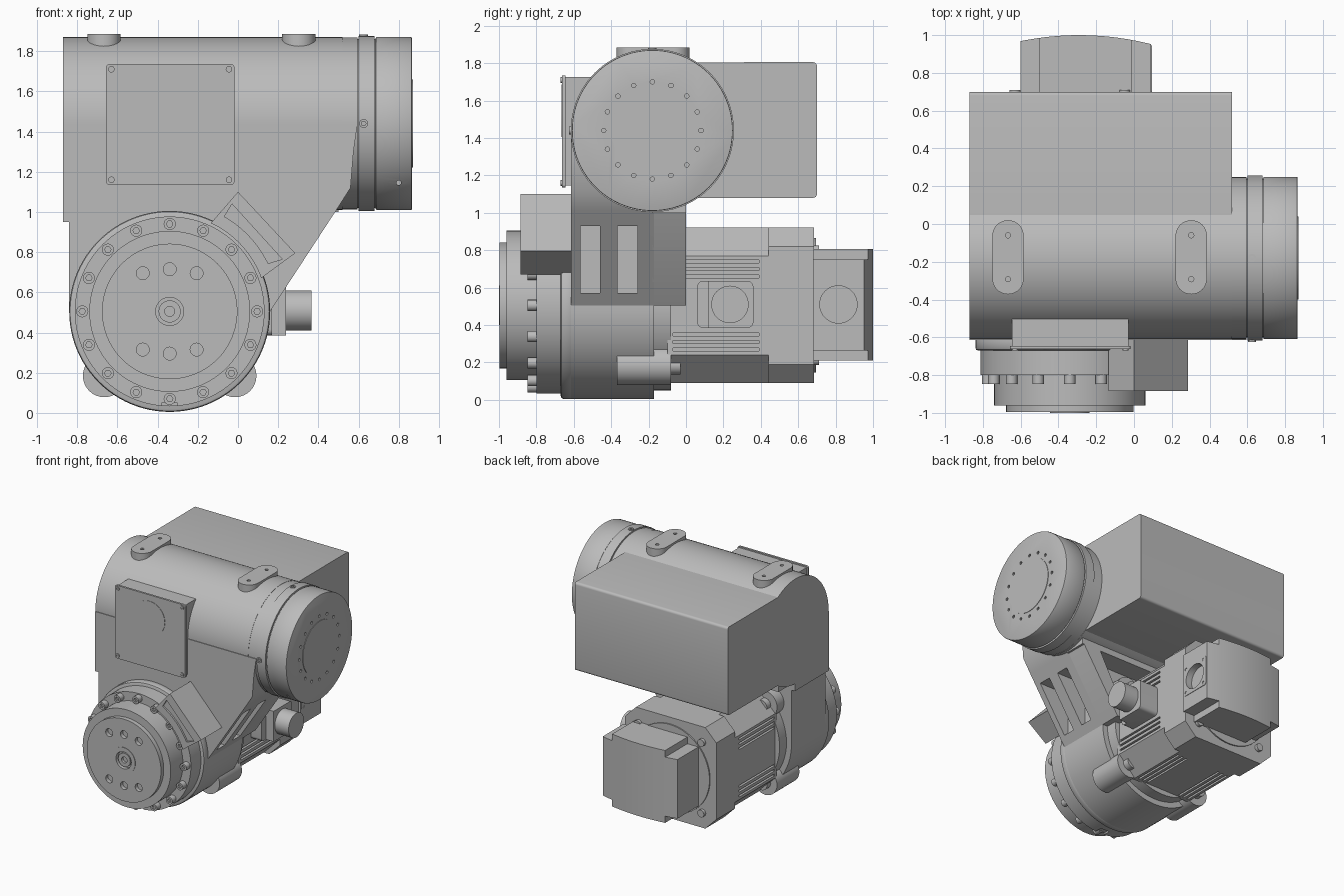
import bpy, bmesh, math

cube = bpy.data.objects.get("Cube")
if cube:
    bpy.data.objects.remove(cube, do_unlink=True)

grey = bpy.data.materials.new("machine grey")
grey.use_nodes = True
COLOUR = (0.5, 0.5, 0.5, 1)
grey.diffuse_color = COLOUR
grey.node_tree.nodes["Principled BSDF"].inputs["Base Color"].default_value = COLOUR

PLACE = {"x": lambda u, v, t: (t, u, v),
         "y": lambda u, v, t: (u, t, v),
         "z": lambda u, v, t: (u, v, t)}
parts = []


def arc(cu, cv, r, a0, a1, n):
    angles = [math.radians(a0 + (a1 - a0) * i / n) for i in range(n + 1)]
    return [(cu + r * math.cos(a), cv + r * math.sin(a)) for a in angles]


def circle(cu, cv, r, n=32):
    return arc(cu, cv, r, 0, 360, n)[:-1]


def ring(cu, cv, r, hole, count, start=0, n=16):
    """Circles spaced evenly round a centre."""
    return [circle(u, v, hole, n) for u, v in arc(cu, cv, r, start, start + 360, count)[:-1]]


def rect(u0, u1, v0, v1, c=0):
    if not c:
        return [(u0, v0), (u1, v0), (u1, v1), (u0, v1)]
    return [(u0 + c, v0), (u1 - c, v0), (u1, v0 + c), (u1, v1 - c),
            (u1 - c, v1), (u0 + c, v1), (u0, v1 - c), (u0, v0 + c)]


def rounded(u0, u1, v0, v1, r, n=6):
    return (arc(u1 - r, v1 - r, r, 0, 90, n) + arc(u0 + r, v1 - r, r, 90, 180, n)
            + arc(u0 + r, v0 + r, r, 180, 270, n) + arc(u1 - r, v0 + r, r, 270, 360, n))


def prism(name, axis, a, b, *loops):
    """Extrude closed profiles along an axis from a to b."""
    bm = bmesh.new()
    for loop in loops:
        lo = [bm.verts.new(PLACE[axis](u, v, a)) for u, v in loop]
        hi = [bm.verts.new(PLACE[axis](u, v, b)) for u, v in loop]
        bm.faces.new(lo)
        bm.faces.new(hi)
        for i in range(len(lo)):
            j = (i + 1) % len(lo)
            bm.faces.new((lo[i], lo[j], hi[j], hi[i]))
    bmesh.ops.recalc_face_normals(bm, faces=bm.faces)
    mesh = bpy.data.meshes.new(name)
    bm.to_mesh(mesh)
    bm.free()
    mesh.materials.append(grey)
    ob = bpy.data.objects.new(name, mesh)
    bpy.context.collection.objects.link(ob)
    parts.append(ob)
    return ob


def apply(ob, mod):
    bpy.context.view_layer.objects.active = ob
    bpy.ops.object.modifier_apply(modifier=mod.name)


def cut(ob, axis, a, b, *loops, mode="DIFFERENCE"):
    tool = prism("cutter", axis, a, b, *loops)
    mod = ob.modifiers.new("cut", "BOOLEAN")
    mod.operation, mod.solver, mod.object = mode, "EXACT", tool
    apply(ob, mod)
    parts.remove(tool)
    bpy.data.objects.remove(tool, do_unlink=True)


def bevel(ob, width):
    mod = ob.modifiers.new("bevel", "BEVEL")
    mod.width, mod.segments, mod.angle_limit = width, 2, math.radians(50)
    apply(ob, mod)


# Upper housing: drum lying along x with a rear box
HY, HZ, HR = -0.18, 1.44, 0.43
housing = prism("upper_housing", "x", -0.87, 0.52,
                arc(HY, HZ, HR, 58, 303, 64)
                + arc(0.68, 1.1, 0.02, 270, 360, 4) + arc(0.68, 1.785, 0.02, 0, 90, 4))
prism("housing_neck", "x", 0.51, 0.595, circle(HY, HZ, HR - 0.002, 96))

# Output cap on the housing end
prism("cap_collar", "x", 0.6, 0.68, circle(HY, HZ, HR + 0.006, 96))
prism("cap_groove", "x", 0.59, 0.69, circle(HY, HZ, HR - 0.01, 96))
cap = prism("end_cap", "x", 0.685, 0.866, circle(HY, HZ, HR, 96))
bevel(cap, 0.006)
cut(cap, "x", 0.84, 0.9, *ring(HY, HZ, 0.26, 0.012, 16, n=10))
cut(cap, "y", -0.7, -0.45, circle(0.8, 1.145, 0.012, 12))
prism("cap_face", "x", 0.86, 0.87, circle(HY, HZ, 0.22, 64))
for axis, v, a, b in (("y", HZ, -0.625, -0.59), ("z", HY, 1.85, 1.882)):
    screw = prism("collar_screw", axis, a, b, circle(0.625, v, 0.022, 20))
    cut(screw, axis, *((-0.7, -0.612) if axis == "y" else (1.87, 1.9)),
        circle(0.625, v, 0.012, 6))

# Mounting pads on top
for x in (-0.667, 0.303):
    pad = prism("top_pad", "z", 1.75, 1.885, rounded(x - 0.083, x + 0.083, -0.372, 0.02, 0.0825, 10))
    cut(pad, "z", 1.86, 1.9, *[circle(x, y, 0.014, 12) for y in (-0.292, -0.06)])

# Front cover with window and corner screws
prism("cover_seat", "y", -0.645, -0.45, rect(-0.645, -0.03, 1.145, 1.725))
cover = prism("front_cover", "y", -0.662, -0.645, rounded(-0.656, -0.018, 1.135, 1.735, 0.015))
prism("cover_window", "y", -0.665, -0.65, circle(-0.34, 1.545, 0.14, 48))
corners = [(x, z) for x in (-0.63, -0.045) for z in (1.16, 1.71)]
screws = prism("cover_screws", "y", -0.67, -0.655, *[circle(x, z, 0.016, 16) for x, z in corners])
cut(screws, "y", -0.7, -0.664, *[circle(x, z, 0.008, 6) for x, z in corners])

# Lower body: arm blending into the round gear case, with two side pockets
CX, CZ = -0.34, 0.505
arm = prism("arm_body", "y", -0.615, -0.17,
            [(-0.87, HZ), (-0.87, 0.95), (-0.84, 0.95)]
            + arc(CX, CZ, 0.5, 180, 360, 48)
            + [(0.49, 1.01), (0.56, 1.12), (0.575, 1.3), (0.595, HZ)])
cut(arm, "x", 0.17, 0.7, *[rect(y, y + 0.105, 0.57, 0.93) for y in (-0.565, -0.365)])
prism("side_rib", "y", -0.18, 0,
      [(0.06, 0.505), (0.16, 0.505), (0.49, 1.01), (0.52, 1.1), (0.38, 1.1)])
prism("rear_web", "y", -0.18, 0, rect(-0.84, 0.5, 1.0, 1.1))

# Gear case and output flange
gear_case = prism("gear_case", "y", -0.67, -0.6, circle(CX, CZ, 0.5, 96))
bevel(gear_case, 0.015)
flange = prism("bolt_flange", "y", -0.8, -0.66, circle(CX, CZ, 0.472, 96))
cut(flange, "y", -0.9, -0.74, rect(CX - 0.04, CX + 0.04, 0, 0.05))
bolts = prism("flange_bolts", "y", -0.848, -0.79, *ring(CX, CZ, 0.435, 0.03, 16, 90))
cut(bolts, "y", -0.9, -0.83, *ring(CX, CZ, 0.435, 0.016, 16, 90, 6))
prism("output_disc", "y", -0.96, -0.79, circle(CX, CZ, 0.4, 96))
plate = prism("output_plate", "y", -0.996, -0.95, circle(CX, CZ, 0.337, 96))
holes = [(CX + dx, CZ + s * dz) for s in (-1, 1)
         for dx, dz in ((-0.134, 0.19), (0, 0.21), (0.134, 0.19))]
cut(plate, "y", -1.1, -0.965, circle(CX, CZ, 0.07, 32), *[circle(x, z, 0.032, 20) for x, z in holes])
hub = prism("hub_ring", "y", -1.0, -0.97, circle(CX, CZ, 0.105, 48))
cut(hub, "y", -1.1, -0.9, circle(CX, CZ, 0.07, 32))
pin = prism("hub_pin", "y", -0.992, -0.95, circle(CX, CZ, 0.055, 32))
cut(pin, "y", -1.1, -0.97, circle(CX, CZ, 0.025, 16))

# Angled terminal block beside the flange
block = prism("terminal_block", "y", -0.885, -0.6,
              [(0.0, 1.1), (0.285, 0.795)] + arc(CX, CZ, 0.485, 20, 65, 16))
cut(block, "y", -0.95, -0.87, [(-0.03, 1.04), (0.22, 0.765)] + arc(CX, CZ, 0.545, 26, 60, 12))

# Motor mounting: lobed flange, bosses and bolts
bosses = [(CX + sx * 0.325, CZ + sz * 0.32) for sx in (-1, 1) for sz in (-1, 1)]
prism("lower_bosses", "y", -0.37, -0.16, *[circle(x, z, 0.107) for x, z in bosses if z < CZ])
prism("flange_lobes", "y", -0.17, -0.08, *[circle(x, z, 0.107) for x, z in bosses])
prism("motor_flange", "y", -0.18, -0.08, circle(CX, CZ, 0.455, 64))
mount_bolts = prism("mount_bolts", "y", -0.09, -0.03, *[circle(x, z, 0.05, 20) for x, z in bosses])
cut(mount_bolts, "y", -0.05, 0, *[circle(x, z, 0.025, 6) for x, z in bosses])

# Motor body with grooved sides and a heavier end block
M = (CX - 0.415, CX + 0.415, CZ - 0.415, CZ + 0.415)
motor = prism("motor_body", "y", -0.1, 0.45, rect(*M, 0.15))
grooves = [CZ + s * d for s in (-1, 1) for d in (0.155, 0.195, 0.235)]
for side in M[:2]:
    cut(motor, "y", -0.07, 0.39, *[rect(side - 0.02, side + 0.02, z - 0.008, z + 0.008) for z in grooves])
for side in M[2:]:
    cut(motor, "y", -0.07, 0.39, *[rect(CX + z - CZ - 0.008, CX + z - CZ + 0.008, side - 0.02, side + 0.02)
                                  for z in grooves])
end_block = prism("motor_end_block", "y", 0.44, 0.685, rect(*M, 0.1))
prism("motor_end_ring", "y", 0.68, 0.695, circle(CX, CZ, 0.36, 64))
prism("end_block_screws", "y", 0.68, 0.71,
      *[circle(CX + sx * 0.29, CZ + sz * 0.29, 0.03, 16) for sx in (-1, 1) for sz in (-1, 1)])

# Motor power connector
socket = prism("power_socket", "x", 0.06, 0.24, rounded(0.06, 0.36, 0.385, 0.635, 0.03))
cut(socket, "x", 0.17, 0.3, rect(0.0, 0.12, 0.3, 0.7))
prism("power_plug", "x", 0.23, 0.365, circle(0.235, 0.51, 0.1, 40))

# Rear encoder housing with a bowed back and stepped corners
encoder = prism("encoder_housing", "y", 0.68, 1.1, rect(-0.6, 0.09, 0.21, 0.805, 0.055))
cut(encoder, "z", 0, 1, [(-0.7, 0.5), (0.2, 0.5)] + [
    (x, 1.0 - 0.33 * (x + 0.29) ** 2) for x in [0.2 - 0.06 * i for i in range(16)]], mode="INTERSECT")
for x in (-0.6, 0.09):
    for z in (0.21, 0.805):
        cut(encoder, "y", 0.6, 1.1, rect(x - 0.1, x + 0.1, z - 0.055, z + 0.055))
cut(encoder, "x", 0.04, 0.2, circle(0.815, 0.51, 0.1, 40))
cut(encoder, "x", 0.07, 0.2, rect(0.965, 1.05, 0.44, 0.57))
rim = prism("encoder_port", "x", 0.08, 0.094, rounded(0.69, 0.945, 0.385, 0.635, 0.02))
cut(rim, "x", 0.0, 0.2, circle(0.815, 0.51, 0.1, 40),
    *[circle(0.815 + sy * 0.1, 0.51 + sz * 0.1, 0.012, 12) for sy in (-1, 1) for sz in (-1, 1)])

# Smooth the curved walls and keep crisp edges
bpy.ops.object.select_all(action="DESELECT")
for ob in parts:
    ob.select_set(True)
bpy.context.view_layer.objects.active = parts[0]
bpy.ops.object.shade_smooth_by_angle(angle=math.radians(30))
